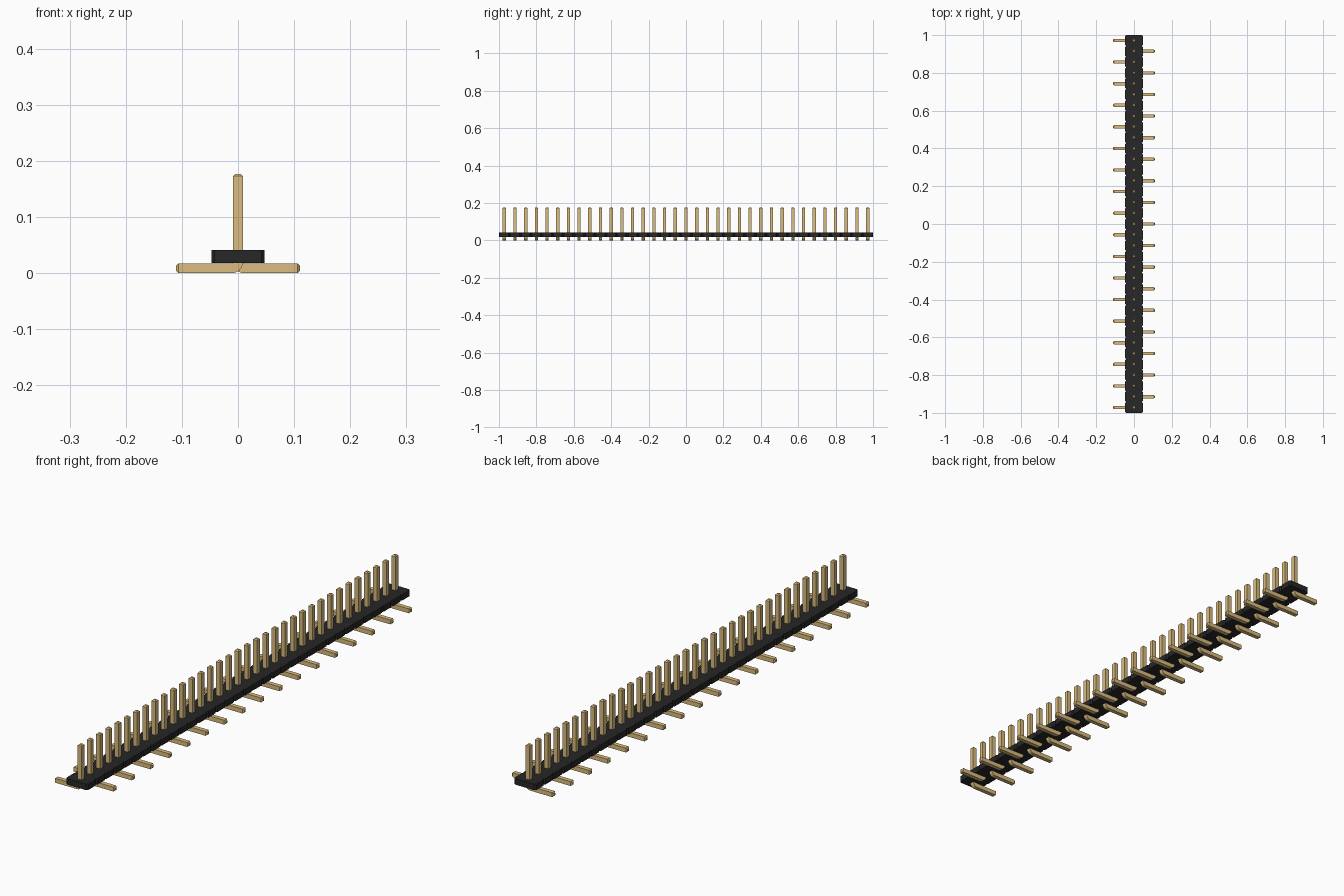
import bpy
import bmesh
import math

default = bpy.data.objects.get("Cube")
if default:
    bpy.data.objects.remove(default, do_unlink=True)

COUNT = 35
PITCH = 2 / COUNT
W = 0.0172          # pin thickness
H = W / 2
TIP = W / 4         # pin end chamfer
TOP = 0.177
REACH = 0.1105      # foot end distance from centre
BODY_X, BODY_Z0, BODY_Z1 = 0.0473, 0.0177, 0.041
NOTCH = PITCH / 10


def material(name, color):
    m = bpy.data.materials.new(name)
    m.use_nodes = True
    m.diffuse_color = (*color, 1)
    m.node_tree.nodes["Principled BSDF"].inputs["Base Color"].default_value = (*color, 1)
    return m


def add_object(name, mesh):
    ob = bpy.data.objects.new(name, mesh)
    bpy.context.collection.objects.link(ob)
    return ob


def finish(bm, name, mat):
    bmesh.ops.recalc_face_normals(bm, faces=bm.faces)
    mesh = bpy.data.meshes.new(name)
    bm.to_mesh(mesh)
    bm.free()
    mesh.materials.append(mat)
    return mesh


black = material("black plastic", (0.02, 0.02, 0.02))
gold = material("gold metal", (0.708, 0.504, 0.21))

# Housing: strip with a V notch between neighbouring cells
side = []
for i in range(COUNT):
    y0 = -1 + i * PITCH
    side += [(BODY_X - NOTCH, y0), (BODY_X, y0 + NOTCH), (BODY_X, y0 + PITCH - NOTCH)]
side.append((BODY_X - NOTCH, 1))
outline = side + [(-x, y) for x, y in reversed(side)]
bm = bmesh.new()
base = bm.faces.new([bm.verts.new((x, y, BODY_Z0)) for x, y in outline])
top = bmesh.ops.extrude_face_region(bm, geom=[base], use_keep_orig=True)
bmesh.ops.translate(bm, vec=(0, 0, BODY_Z1 - BODY_Z0),
                    verts=[v for v in top["geom"] if isinstance(v, bmesh.types.BMVert)])
add_object("housing", finish(bm, "housing", black))

# Bent pin: square section swept down the post, round the bend and along the foot
inner_r = 0.002
cx, cz = H + inner_r, W + inner_r
inset = H - TIP
# each station: inner point, outer point, half depth
stations = [((inset, TOP), (-inset, TOP), inset), ((H, TOP - TIP), (-H, TOP - TIP), H)]
for k in range(7):
    a = math.pi + k * math.pi / 12
    c, s = math.cos(a), math.sin(a)
    stations.append(((cx + inner_r * c, cz + inner_r * s),
                     (cx + (inner_r + W) * c, cz + (inner_r + W) * s), H))
stations += [((REACH - TIP, W), (REACH - TIP, 0), H),
             ((REACH, H + inset), (REACH, H - inset), inset)]

bm = bmesh.new()
rings = []
for (ix, iz), (ox, oz), d in stations:
    rings.append([bm.verts.new(p) for p in
                  ((ix, -d, iz), (ix, d, iz), (ox, d, oz), (ox, -d, oz))])
for a, b in zip(rings, rings[1:]):
    for j in range(4):
        k = (j + 1) % 4
        bm.faces.new((a[j], a[k], b[k], b[j]))
bm.faces.new(rings[0])
bm.faces.new(rings[-1])
pin_mesh = finish(bm, "pin", gold)

# Row of pins with feet alternating between the two sides
for i in range(COUNT):
    pin = add_object(f"pin_{i + 1:02d}", pin_mesh)
    pin.location.y = -1 + (i + 0.5) * PITCH
    if i % 2 == 0:
        pin.rotation_euler.z = math.pi

# Smooth the bend, keep the edges sharp
bpy.ops.object.select_all(action="DESELECT")
pin.select_set(True)
bpy.context.view_layer.objects.active = pin
bpy.ops.object.shade_smooth_by_angle(angle=math.radians(30))
